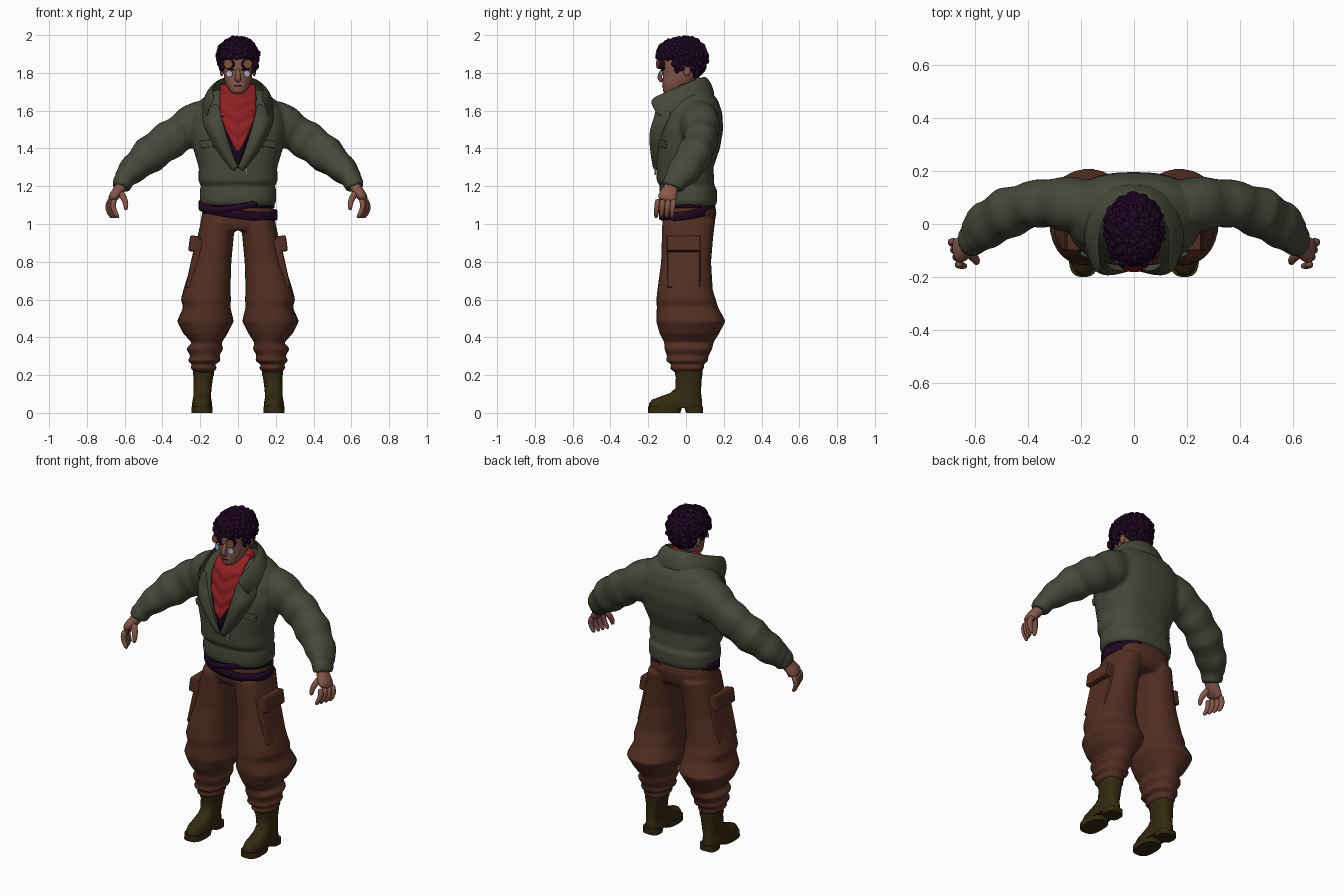
import bpy, bmesh, math, random
from mathutils import Vector, Matrix

random.seed(4)
cube = bpy.data.objects.get("Cube")
if cube:
    bpy.data.objects.remove(cube, do_unlink=True)

def material(name, *rgb):
    m = bpy.data.materials.new(name)
    m.use_nodes = True
    m.diffuse_color = (*rgb, 1)
    m.node_tree.nodes["Principled BSDF"].inputs["Base Color"].default_value = (*rgb, 1)
    return m

GREEN = material("olive cloth", 0.06, 0.066, 0.04)
BROWN = material("brown cloth", 0.086, 0.027, 0.016)
BOOT = material("dark leather", 0.034, 0.022, 0.005)
PURPLE = material("dark purple", 0.014, 0.002, 0.017)
RED = material("red cloth", 0.27, 0.014, 0.016)
SKIN = material("skin", 0.235, 0.095, 0.066)
PALE = material("pale glass", 0.45, 0.45, 0.68)
AMBER = material("amber glass", 0.21, 0.085, 0.045)

def finish(name, bm, mat, mirror=False, remesh=0, thick=0, subsurf=0, bevel=0):
    """Turn a bmesh into an object with the usual modifiers."""
    bmesh.ops.recalc_face_normals(bm, faces=bm.faces)
    me = bpy.data.meshes.new(name)
    bm.to_mesh(me)
    bm.free()
    if not bevel:
        me.shade_smooth()
    me.materials.append(mat)
    ob = bpy.data.objects.new(name, me)
    bpy.context.scene.collection.objects.link(ob)
    if mirror:
        ob.modifiers.new("mirror", "MIRROR").merge_threshold = 0.002
    if remesh:
        m = ob.modifiers.new("merge", "REMESH")
        m.mode, m.voxel_size, m.use_smooth_shade = "VOXEL", remesh, True
        m = ob.modifiers.new("soften", "SMOOTH")
        m.factor, m.iterations = 0.5, 4
    if thick:
        m = ob.modifiers.new("thickness", "SOLIDIFY")
        m.thickness, m.offset = thick, 0
    if subsurf:
        m = ob.modifiers.new("smooth", "SUBSURF")
        m.levels = m.render_levels = subsurf
    if bevel:
        m = ob.modifiers.new("round", "BEVEL")
        m.width, m.segments = bevel, 2
    return ob

def grid(bm, rows, closed=False):
    vs = [[bm.verts.new(p) for p in r] for r in rows]
    for a, b in zip(vs, vs[1:]):
        for i in range(len(a) - (not closed)):
            j = (i + 1) % len(a)
            bm.faces.new((a[i], a[j], b[j], b[i]))
    return vs

def skin(bm, sections, n=28, p=2.3):
    """Closed skin over (centre, u, v) superellipse sections."""
    turn = [(math.cos(math.tau * i / n), math.sin(math.tau * i / n)) for i in range(n)]
    curve = [[math.copysign(abs(k) ** (2 / p), k) for k in pair] for pair in turn]
    vs = grid(bm, [[c + u * a + v * b for a, b in curve] for c, u, v in sections], closed=True)
    bm.faces.new(vs[0])
    bm.faces.new(vs[-1])

def rings(bm, rows, s=1, **kw):
    """Stack of level sections given as (z, x0, x1, y0, y1)."""
    skin(bm, [(Vector((s * (a + b) / 2, (c + d) / 2, z)), Vector(((b - a) / 2, 0, 0)),
               Vector((0, (d - c) / 2, 0))) for z, a, b, c, d in rows], **kw)

def tube(bm, pts, s=1, steps=1, ripple=0, **kw):
    """Tube through (x, y, z, radius, depth), with optional cloth ripples."""
    fine = [Vector(a).lerp(Vector(b), k / steps) for a, b in zip(pts, pts[1:]) for k in range(steps)]
    fine.append(Vector(pts[-1]))
    pos = [Vector((s * q[0], q[1], q[2])) for q in fine]
    out = []
    for i, q in enumerate(fine):
        t = (pos[min(i + 1, len(pos) - 1)] - pos[max(i - 1, 0)]).normalized()
        v = Vector((0, 1, 0))
        v = (v - t * v.dot(t)).normalized()
        k = 1 + ripple * math.sin(i * 1.7)
        out.append((pos[i], t.cross(v) * q[3] * k, v * q[4] * k))
    skin(bm, out, **kw)

def ball(bm, c, r, sub=2):
    bmesh.ops.create_icosphere(bm, subdivisions=sub, radius=1, matrix=Matrix.Translation(c) @ Matrix.Diagonal((*r, 1)))

def box(name, mat, c, size, rot=(0, 0, 0), mirror=True, bevel=0.008):
    bm = bmesh.new()
    turn = Matrix.Rotation(rot[2], 4, "Z") @ Matrix.Rotation(rot[1], 4, "Y") @ Matrix.Rotation(rot[0], 4, "X")
    bmesh.ops.create_cube(bm, size=1, matrix=Matrix.Translation(c) @ turn @ Matrix.Diagonal((*size, 1)))
    finish(name, bm, mat, mirror=mirror, bevel=bevel)

# Jacket: body and both sleeves merged into one cloth surface
bm = bmesh.new()
rings(bm, [(z, -w, w, a, b) for z, w, a, b in (
    (1.095, .19, -.13, .158), (1.12, .203, -.142, .165), (1.185, .203, -.142, .165),
    (1.2, .193, -.135, .148), (1.225, .21, -.155, .15), (1.3, .208, -.158, .145), (1.4, .238, -.158, .18),
    (1.5, .255, -.145, .197), (1.59, .245, -.115, .192), (1.655, .2, -.08, .17), (1.71, .13, -.045, .125))], p=2.5)
for s in (1, -1):
    tube(bm, [(.12, .06, 1.53, .115, .1), (.2, .07, 1.54, .118, .105), (.3, .08, 1.485, .1, .095),
              (.385, .075, 1.43, .1, .085), (.47, .045, 1.365, .096, .092), (.55, 0, 1.295, .076, .088),
              (.605, -.047, 1.24, .056, .074)], s, steps=3, ripple=.055)
    tube(bm, [(.59, -.04, 1.25, .05, .06), (.608, -.057, 1.225, .054, .064), (.62, -.07, 1.19, .049, .058)], s)
finish("jacket", bm, GREEN, remesh=.011)

# Collar and lapels
bm = bmesh.new()
grid(bm, [[(0, .105, 1.78), (.08, .08, 1.78), (.128, 0, 1.745), (.135, -.1, 1.702), (.118, -.198, 1.665)],
          [(0, .14, 1.745), (.1, .115, 1.74), (.17, .02, 1.71), (.178, -.08, 1.665), (.152, -.182, 1.615)],
          [(0, .155, 1.68), (.12, .135, 1.67), (.188, .03, 1.635), (.19, -.06, 1.59), (.165, -.13, 1.545)]])
finish("collar", bm, GREEN, mirror=True, thick=.012, subsurf=2)
bm = bmesh.new()
grid(bm, [[(.1, -.15, 1.66), (.09, -.165, 1.58), (.066, -.174, 1.5), (.034, -.176, 1.39), (0, -.17, 1.3)],
          [(.165, -.12, 1.61), (.152, -.155, 1.555), (.142, -.208, 1.515), (.1, -.2, 1.41), (.014, -.17, 1.28)],
          [(.19, -.07, 1.6), (.19, -.095, 1.54), (.17, -.12, 1.49), (.12, -.14, 1.39), (.02, -.15, 1.27)]])
finish("lapels", bm, GREEN, mirror=True, thick=.012, subsurf=2)
box("chest_pocket_flaps", GREEN, (.155, -.126, 1.425), (.1, .02, .04), (.05, .1, .36))
box("zip_pull", PALE, (.045, -.162, 1.28), (.009, .008, .04), (0, .15, 0), mirror=False, bevel=.002)

# Shirt showing in the jacket opening
bm = bmesh.new()
grid(bm, [[(x * w, y + .01 * x * x, z) for x in (-1, -.5, 0, .5, 1)]
          for z, w, y in ((1.57, .09, -.135), (1.5, .075, -.152), (1.4, .042, -.165), (1.31, .006, -.167))])
finish("shirt", bm, PURPLE, thick=.006)

# Scarf: wrap round the neck and a folded bib in front
bm = bmesh.new()
rings(bm, [(1.62, -.1, .1, -.12, .1), (1.67, -.098, .098, -.1, .09), (1.7, -.092, .092, -.07, .08),
           (1.73, -.09, .09, -.04, .075), (1.745, -.075, .075, -.02, .06)])
finish("scarf_wrap", bm, RED)
bm = bmesh.new()
rows = []
for i in range(33):
    z = 1.735 - .011 * i
    w = .095 * min(1, max(.001, z - 1.38) / .2) ** .8
    y = -.174 + max(0, z - 1.4) ** 1.5 * .42 + max(0, z - 1.66) * .8
    xs = [w * (j / 7 - 1) for j in range(15)]
    rows.append([(x, y + 2.5 * x * x + .004 * math.sin((z - .7 * abs(x)) * 88), z) for x in xs])
grid(bm, rows)
finish("scarf_bib", bm, RED, thick=.008)

# Trousers: hips and both legs merged
bm = bmesh.new()
rings(bm, [(.965, -.19, .19, -.11, .13), (1, -.2, .2, -.125, .15), (1.06, -.19, .19, -.125, .162),
           (1.12, -.175, .175, -.12, .15)])
for s in (1, -1):
    rings(bm, [(1.02, .01, .195, -.125, .155), (.94, .022, .213, -.128, .145), (.8, .035, .243, -.132, .133),
               (.65, .04, .29, -.152, .142), (.6, .037, .303, -.157, .158), (.56, .04, .29, -.155, .17),
               (.485, .022, .323, -.158, .21), (.42, .055, .29, -.14, .175), (.37, .088, .243, -.115, .145),
               (.34, .078, .275, -.115, .14), (.3, .1, .25, -.1, .118), (.275, .088, .268, -.108, .118),
               (.255, .13, .235, -.07, .09), (.24, .108, .256, -.09, .1), (.21, .135, .225, -.055, .075)], s)
finish("trousers", bm, BROWN, remesh=.009)

# Cargo pockets
box("cargo_pockets", BROWN, (.228, -.012, .79), (.046, .175, .27), (0, -.22, 0), bevel=.012)
box("cargo_flaps", BROWN, (.231, -.012, .895), (.056, .18, .085), (0, -.14, 0), bevel=.01)

# Belt hanging on one hip and a strap across the front; both vanish under the hem behind
def belt(name, rx, ry, y, z, tilt, half, start, sweep):
    bm = bmesh.new()
    turns = [math.radians(start + sweep * i / 40) for i in range(41)]
    grid(bm, [[(rx * math.cos(a), y + ry * math.sin(a), z + tilt[0] * math.cos(a) + tilt[1] * math.sin(a) + h)
               for a in turns] for h in (-half, 0, half)])
    finish(name, bm, PURPLE, thick=.01)

belt("hanging_belt", .203, .146, .008, 1.073, (-.026, .022), .023, 160, 270)
belt("waistband", .188, .14, .012, 1.1, (0, 0), .014, 150, 240)
belt("front_strap", .2, .158, .016, 1.115, (.035, .025), .016, 205, 95)

# Boots with separate front sole and heel
bm = bmesh.new()
rings(bm, [(.025, .137, .243, -.195, .086), (.05, .137, .243, -.195, .086), (.07, .141, .24, -.18, .084),
           (.085, .144, .237, -.14, .082), (.105, .142, .236, -.085, .08), (.13, .14, .235, -.056, .08),
           (.19, .132, .235, -.054, .084), (.205, .126, .238, -.058, .088), (.225, .126, .238, -.056, .086)], p=2.6)
rings(bm, [(0, .134, .246, -.2, -.03), (.034, .134, .246, -.2, -.02)], p=2.8)
rings(bm, [(0, .14, .242, .0, .09), (.034, .138, .244, -.01, .09)], p=3)
ob = finish("boots", bm, BOOT, mirror=True)
bpy.context.view_layer.objects.active = ob
ob.select_set(True)
bpy.ops.object.shade_smooth_by_angle(angle=math.radians(50))

# Hands: palm, four curled fingers and a thumb
bm = bmesh.new()
tube(bm, [(.61, -.068, 1.22, .032, .038), (.625, -.08, 1.185, .031, .04), (.65, -.095, 1.155, .03, .05),
          (.676, -.108, 1.12, .02, .053)], n=16)
for i in range(4):
    y = -.065 - .028 * i
    tube(bm, [(.672 - .006 * i, y, 1.135, .017, .016), (.692 - .009 * i, y - .004, 1.095, .016, .015),
              (.684 - .011 * i, y - .008, 1.06, .014, .014), (.664 - .011 * i, y - .01, 1.03, .01, .01)], n=10)
tube(bm, [(.63, -.1, 1.175, .02, .02), (.604, -.125, 1.14, .018, .018), (.592, -.14, 1.105, .015, .015),
          (.594, -.147, 1.07, .01, .01)], n=10)
finish("hands", bm, SKIN, mirror=True, subsurf=1)

# Head, neck, nose and ears
bm = bmesh.new()
rings(bm, [(1.69, -.028, .028, -.115, -.06), (1.7, -.042, .042, -.122, -.02), (1.73, -.062, .062, -.125, .02),
           (1.77, -.074, .074, -.124, .06), (1.81, -.078, .078, -.122, .085), (1.86, -.085, .085, -.13, .098),
           (1.92, -.08, .08, -.12, .09), (1.96, -.05, .05, -.08, .05)])
rings(bm, [(1.62, -.06, .06, -.05, .075), (1.78, -.055, .055, -.04, .07)])
tube(bm, [(0, -.118, 1.825, .01, .01), (0, -.138, 1.79, .013, .013), (0, -.143, 1.768, .018, .013),
          (0, -.122, 1.752, .012, .01)], n=12)
for s in (1, -1):
    ball(bm, (s * .086, .005, 1.81), (.011, .02, .03))
finish("head", bm, SKIN, subsurf=1)
box("mouth", PURPLE, (0, -.125, 1.73), (.04, .006, .004), mirror=False, bevel=.001)
box("eyebrows", PURPLE, (.04, -.122, 1.82), (.045, .014, .008), (0, -.2, .3), bevel=.003)

# Spectacle lenses, raised goggles and their rims
for name, mat, x, y, z, r, depth in (("spectacle_lenses", PALE, .046, -.133, 1.795, .018, .008),
                                     ("goggle_rims", PURPLE, .047, -.134, 1.847, .027, .026),
                                     ("goggle_lenses", AMBER, .0475, -.138, 1.847, .0235, .03)):
    bm = bmesh.new()
    m = Matrix.Translation((x, y, z)) @ Matrix.Rotation(.3, 4, "Z") @ Matrix.Rotation(math.pi / 2, 4, "X")
    bmesh.ops.create_cone(bm, cap_ends=True, segments=24, radius1=r, radius2=r, depth=depth, matrix=m)
    finish(name, bm, mat, mirror=True, bevel=.002)

# Curly hair: a cap covered in small curls, sparse at the nape and clear of face and ears
bm = bmesh.new()
ball(bm, (0, -.018, 1.902), (.098, .115, .08), 3)
for i in range(420):
    h = 1 - 2 * (i + .5) / 420
    w = math.sqrt(1 - h * h) if h > 0 else (1 - h ** 4) ** .5 * (1 + .12 * h)
    k = random.uniform(.94, 1.04)
    c = Vector((.098 * k * w * math.cos(i * 2.39996), -.022 + .124 * k * w * math.sin(i * 2.39996),
                1.886 + (.092 * k if h > 0 else .115) * h))
    face = c.y < -.06 and c.z < 1.88
    ear = -.025 < c.y < .028 and c.z < 1.848
    bare = c.y > .06 and c.z < 1.875 and random.random() < .3
    if not (face or ear or bare or c.z < (1.785 if c.y > 0 else 1.815)):
        ball(bm, c, [random.uniform(.013, .024) for _ in range(3)])
finish("hair", bm, PURPLE)
